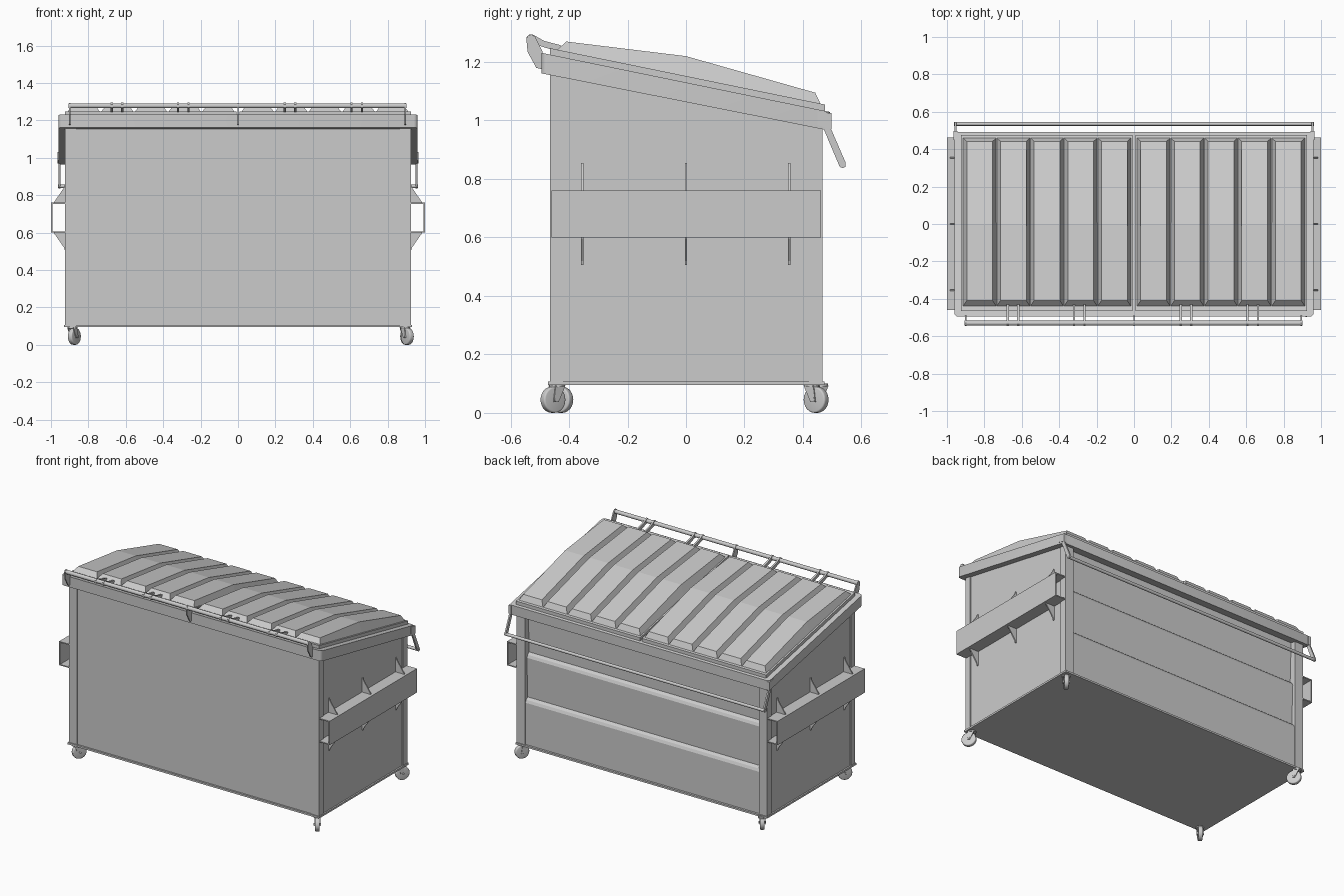
import bpy, bmesh, math
from mathutils import Vector, Matrix

if "Cube" in bpy.data.objects:
    bpy.data.objects.remove(bpy.data.objects["Cube"])


def finish(name, bm, smooth=False):
    bmesh.ops.recalc_face_normals(bm, faces=bm.faces)
    me = bpy.data.meshes.new(name)
    bm.to_mesh(me)
    bm.free()
    ob = bpy.data.objects.new(name, me)
    bpy.context.collection.objects.link(ob)
    if smooth:
        bpy.context.view_layer.objects.active = ob
        ob.select_set(True)
        bpy.ops.object.shade_smooth_by_angle(angle=math.radians(40))
        ob.select_set(False)
    return ob


def loft(bm, a, b):
    """Closed solid between two matching outlines."""
    va = [bm.verts.new(p) for p in a]
    vb = [bm.verts.new(p) for p in b]
    n = len(a)
    bm.faces.new(va)
    bm.faces.new(vb[::-1])
    for i in range(n):
        bm.faces.new((va[i], va[(i + 1) % n], vb[(i + 1) % n], vb[i]))


def prism(name, prof, x0, x1):
    """Side (y, z) profile extruded along x."""
    bm = bmesh.new()
    loft(bm, [(x0, y, z) for y, z in prof], [(x1, y, z) for y, z in prof])
    return finish(name, bm)


def box(name, x0, x1, y0, y1, z0, z1):
    return prism(name, [(y0, z0), (y1, z0), (y1, z1), (y0, z1)], x0, x1)


def rod(name, a, b, r, seg=16, bevel=0):
    a, b = Vector(a), Vector(b)
    d = b - a
    bm = bmesh.new()
    m = Matrix.Translation((a + b) / 2) @ d.to_track_quat('Z', 'Y').to_matrix().to_4x4()
    bmesh.ops.create_cone(bm, cap_ends=True, segments=seg, radius1=r, radius2=r,
                          depth=d.length, matrix=m)
    if bevel:
        edges = [e for e in bm.edges if any(len(f.verts) > 4 for f in e.link_faces)]
        bmesh.ops.bevel(bm, geom=edges, offset=bevel, segments=3, profile=0.5, affect='EDGES')
    return finish(name, bm, True)


def rim_z(y):   # sloped top plane of the rim
    return 1.13 - 0.205 * y


# Body with stepped panel on the +y face
body = prism("body", [(-0.46, 0.1), (0.46, 0.1), (0.46, 0.385), (0.452, 0.402), (0.436, 0.415),
                      (0.445, 0.68), (0.437, 0.697), (0.421, 0.71), (0.43, rim_z(0.43) - 0.05),
                      (-0.46, rim_z(-0.46) - 0.05)], -0.92, 0.92)
box("base_lip", -0.93, 0.93, -0.472, 0.474, 0.095, 0.107)

# Corner posts
for sx in (-1, 1):
    for y0, y1 in ((-0.465, -0.42), (0.42, 0.467)):
        prism("corner_post", [(y0, 0.1), (y1, 0.1), (y1, rim_z(y1) - 0.05), (y0, rim_z(y0) - 0.05)],
              sx * 0.865, sx * 0.925)

# Sloped rim with rounded corners
bm = bmesh.new()
prof = [(-0.495, rim_z(-0.495) - 0.07), (0.493, rim_z(0.493) - 0.064),
        (0.493, rim_z(0.493)), (-0.495, rim_z(-0.495))]
loft(bm, [(-0.96, y, z) for y, z in prof], [(0.96, y, z) for y, z in prof])
corners = [e for e in bm.edges if abs(e.verts[0].co.x - e.verts[1].co.x) < 1e-4
           and abs(e.verts[0].co.y - e.verts[1].co.y) < 1e-4]
bmesh.ops.bevel(bm, geom=corners, offset=0.02, segments=4, profile=0.5, affect='EDGES')
finish("rim", bm, True)

# Two lids, each with five raised ribs
ribs_top = [(-0.41, 1.27), (0.0, 1.22), (0.442, 1.095)]
base_y = [-0.44, 0.0, 0.46]
for side in (-1, 1):
    prism("lid", [(-0.465, rim_z(-0.465) - 0.01), (0.475, rim_z(0.475) - 0.01),
                  (0.475, rim_z(0.475) + 0.022), (-0.465, rim_z(-0.465) + 0.022)],
          side * 0.007, side * 0.925)
    bm = bmesh.new()
    for i in range(5):
        x0 = 0.016 + i * 0.18
        x1 = x0 + 0.178
        rows = []
        for by, (ty, tz) in zip(base_y, ribs_top):
            bz = rim_z(by) + 0.021
            rows.append([bm.verts.new((side * x, y, z)) for x, y, z in
                         ((x0, by, bz), (x0 + 0.02, ty, tz), (x1 - 0.02, ty, tz), (x1, by, bz))])
        for a, b in zip(rows, rows[1:]):
            for k in range(4):
                bm.faces.new((a[k], a[(k + 1) % 4], b[(k + 1) % 4], b[k]))
        bm.faces.new(rows[0])
        bm.faces.new(rows[-1])
    finish("lid_ribs", bm)

# Hinge rod, brackets and lid straps
rod("hinge_rod", (-0.905, -0.53, 1.278), (0.9, -0.53, 1.278), 0.013)
bracket = [(-0.546, 1.28), (-0.54, 1.291), (-0.528, 1.294), (-0.515, 1.285), (-0.49, 1.235),
           (-0.49, 1.175), (-0.512, 1.18), (-0.542, 1.235)]
for x in (-0.9, 0.0, 0.895):
    prism("hinge_bracket", bracket, x - 0.004, x + 0.004)
strap = [(-0.545, 1.27), (-0.545, 1.286), (-0.535, 1.295), (-0.522, 1.293), (-0.485, 1.272),
         (-0.43, 1.258), (-0.43, 1.235), (-0.485, 1.25), (-0.52, 1.262), (-0.536, 1.262)]
for x in (-0.647, -0.293, 0.278, 0.635):
    for s in (-1, 1):
        prism("lid_strap", strap, x + s * 0.028 - 0.006, x + s * 0.028 + 0.006)

# Locking bar on the low side
rod("lock_bar", (-0.963, 0.535, 0.848), (0.963, 0.535, 0.848), 0.01)
arm = [(0.465, 0.985), (0.49, 0.985), (0.546, 0.856), (0.546, 0.842), (0.536, 0.837), (0.525, 0.843)]
for s in (-1, 1):
    prism("lock_bar_arm", arm, s * 0.95, s * 0.96)
    prism("lock_bar_tab", [(0.45, 0.985), (0.497, 0.97), (0.497, 1.025), (0.45, 1.03)],
          s * 0.945, s * 0.964)

# Fork pockets and gussets
for s in (-1, 1):
    box("fork_pocket_outer", s * 0.993, s * 1.0, -0.46, 0.462, 0.6, 0.76)
    box("fork_pocket_top", s * 0.918, s * 0.995, -0.46, 0.462, 0.753, 0.76)
    box("fork_pocket_bottom", s * 0.918, s * 0.995, -0.46, 0.462, 0.6, 0.607)
    for y in (-0.355, 0.0, 0.353):
        for z, dz in ((0.758, 0.097), (0.602, -0.097)):
            tri = [(0.918, z), (0.985, z), (0.982, z + dz * 0.08), (0.93, z + dz * 0.85),
                   (0.926, z + dz), (0.918, z + dz)]
            bm = bmesh.new()
            loft(bm, [(s * a, y - 0.004, b) for a, b in tri], [(s * a, y + 0.004, b) for a, b in tri])
            finish("gusset", bm)

# Swivel casters turned along the diagonals
for sx, sy, wx, wy in ((1, -1, 0.905, -0.455), (-1, -1, -0.875, -0.428),
                       (1, 1, 0.902, 0.445), (-1, 1, -0.875, 0.445)):
    d = Vector((0.57 * sx, 0.82 * sy, 0)).normalized()
    ax = Vector((-d.y, d.x, 0))
    c = Vector((wx, wy, 0.045))
    stem = c - d * (0.018 if wx * sx > 0.89 else -0.018)
    rod("caster_wheel", c - ax * 0.014, c + ax * 0.014, 0.045, 24, 0.006)
    rod("caster_axle", c - ax * 0.022, c + ax * 0.022, 0.008, 12)
    rod("caster_swivel", (stem.x, stem.y, 0.088), (stem.x, stem.y, 0.1), 0.026, 16)
    for k in (-1, 1):
        pts = [c - d * 0.01 - Vector((0, 0, 0.008)), c + d * 0.01 - Vector((0, 0, 0.008)),
               stem + d * 0.02 + Vector((0, 0, 0.048)), stem - d * 0.02 + Vector((0, 0, 0.048))]
        bm = bmesh.new()
        loft(bm, [p + ax * k * 0.016 for p in pts], [p + ax * k * 0.02 for p in pts])
        finish("caster_fork", bm)
